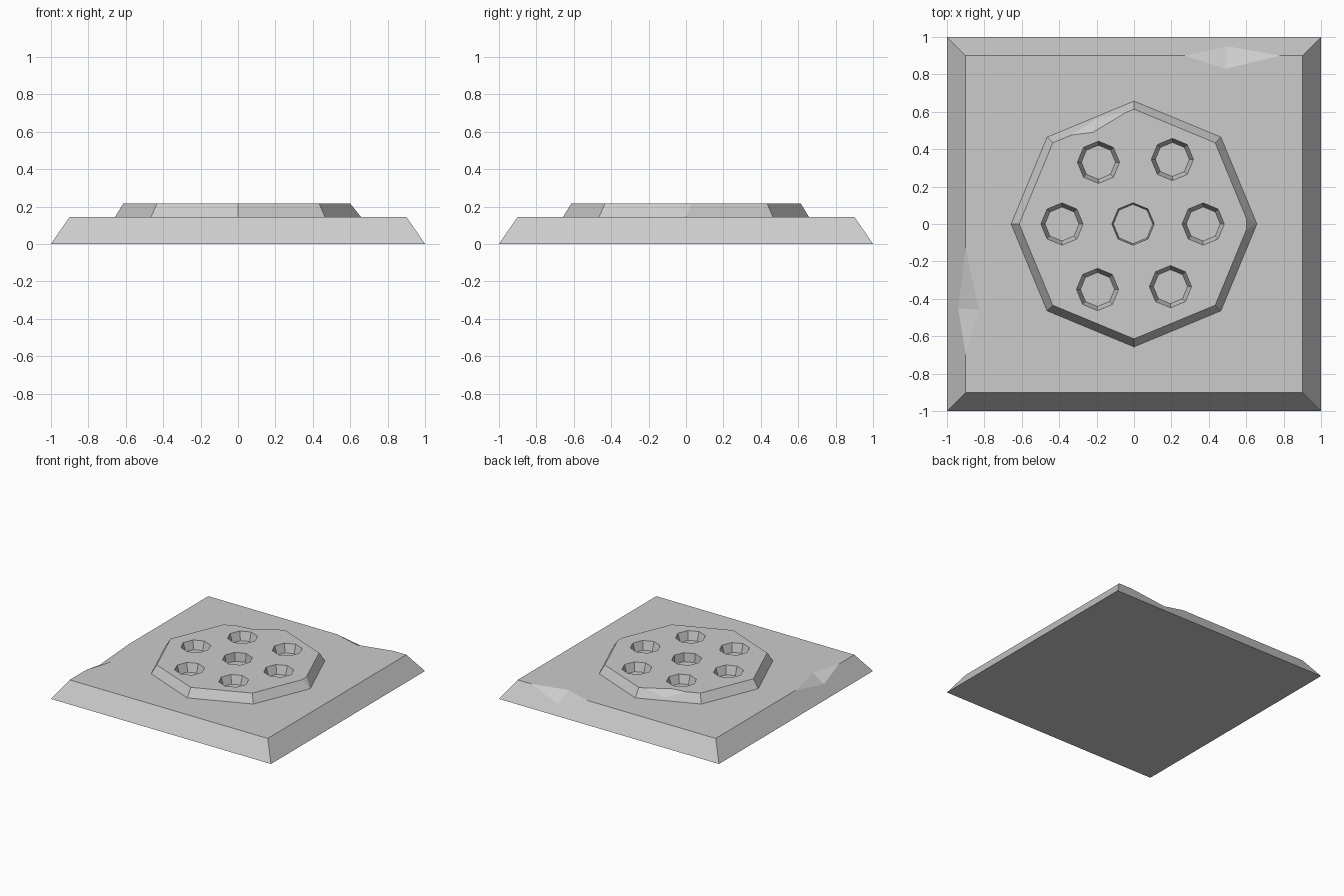
import bpy, bmesh, math
from mathutils import Vector

cube = bpy.data.objects.get("Cube")
if cube:
    bpy.data.objects.remove(cube, do_unlink=True)

BASE_TOP, PLATE_TOP = 0.145, 0.215

stone = bpy.data.materials.new("pale_grey")
stone.use_nodes = True
colour = (0.6, 0.6, 0.6, 1)
stone.diffuse_color = colour
stone.node_tree.nodes["Principled BSDF"].inputs["Base Color"].default_value = colour


def hull(name, points):
    """Flat-faced convex solid around the points."""
    bm = bmesh.new()
    for p in points:
        bm.verts.new(p)
    bmesh.ops.convex_hull(bm, input=bm.verts)
    bmesh.ops.dissolve_limit(bm, angle_limit=0.01, verts=bm.verts, edges=bm.edges)
    bmesh.ops.recalc_face_normals(bm, faces=bm.faces)
    mesh = bpy.data.meshes.new(name)
    bm.to_mesh(mesh)
    bm.free()
    mesh.materials.append(stone)
    ob = bpy.data.objects.new(name, mesh)
    bpy.context.collection.objects.link(ob)
    return ob


def ring(radius, z, sides=8, centre=(0, 0), turn=0):
    return [(centre[0] + radius * math.cos(turn + i * math.tau / sides),
             centre[1] + radius * math.sin(turn + i * math.tau / sides), z)
            for i in range(sides)]


def cut(ob, cutter):
    cutter.hide_render = True
    mod = ob.modifiers.new("cut", 'BOOLEAN')
    mod.object, mod.operation, mod.solver = cutter, 'DIFFERENCE', 'EXACT'
    bpy.context.view_layer.objects.active = ob
    bpy.ops.object.modifier_apply(modifier=mod.name)
    bpy.data.objects.remove(cutter, do_unlink=True)


def chip(ob, a, b, p, q):
    """Break a V-shaped chip from edge a-b, with its valley running p-q."""
    a, b, p, q = (Vector(v) for v in (a, b, p, q))
    mid = (p + q) / 2
    cut(ob, hull("chip_cutter", [a + (a - mid) * 0.3, b + (b - mid) * 0.3,
                                 p + (p - q) * 0.3, q + (q - p) * 0.3]))


# Square base with sloping sides and two broken edges
base = hull("base", [(x * r, y * r, z) for r, z in ((1, 0), (0.9, BASE_TOP))
                     for x in (-1, 1) for y in (-1, 1)])
chip(base, (0.27, 0.9, BASE_TOP), (0.78, 0.9, BASE_TOP),
     (0.49, 0.83, BASE_TOP), (0.5, 0.95, 0.0725))
chip(base, (-0.9, -0.13, BASE_TOP), (-0.9, -0.7, BASE_TOP),
     (-0.83, -0.46, BASE_TOP), (-0.94, -0.45, 0.087))

# Raised octagon, with its right-hand corner worn at the top
top_ring = ring(0.614, PLATE_TOP)[1:] + [(0.601, 0.03, PLATE_TOP), (0.601, -0.03, PLATE_TOP)]
plate = hull("octagon_plate", ring(0.657, BASE_TOP) + top_ring)
chip(plate, (-0.35, 0.474, PLATE_TOP), (-0.03, 0.604, PLATE_TOP),
     (-0.22, 0.49, PLATE_TOP), (-0.2, 0.556, 0.17))

# Seven tapered sockets reaching down to the base
sockets = [(-0.005, 0), (-0.385, 0), (0.37, 0), (-0.19, 0.33),
           (0.205, 0.345), (-0.195, -0.35), (0.195, -0.335)]
for i, c in enumerate(sockets):
    taper = 0.008 if i == 0 else 0.022
    cut(plate, hull("socket_cutter",
                    ring(0.113 + taper, PLATE_TOP + 0.07, centre=c)
                    + ring(0.113 - 2 * taper, BASE_TOP - 0.07, centre=c)))
